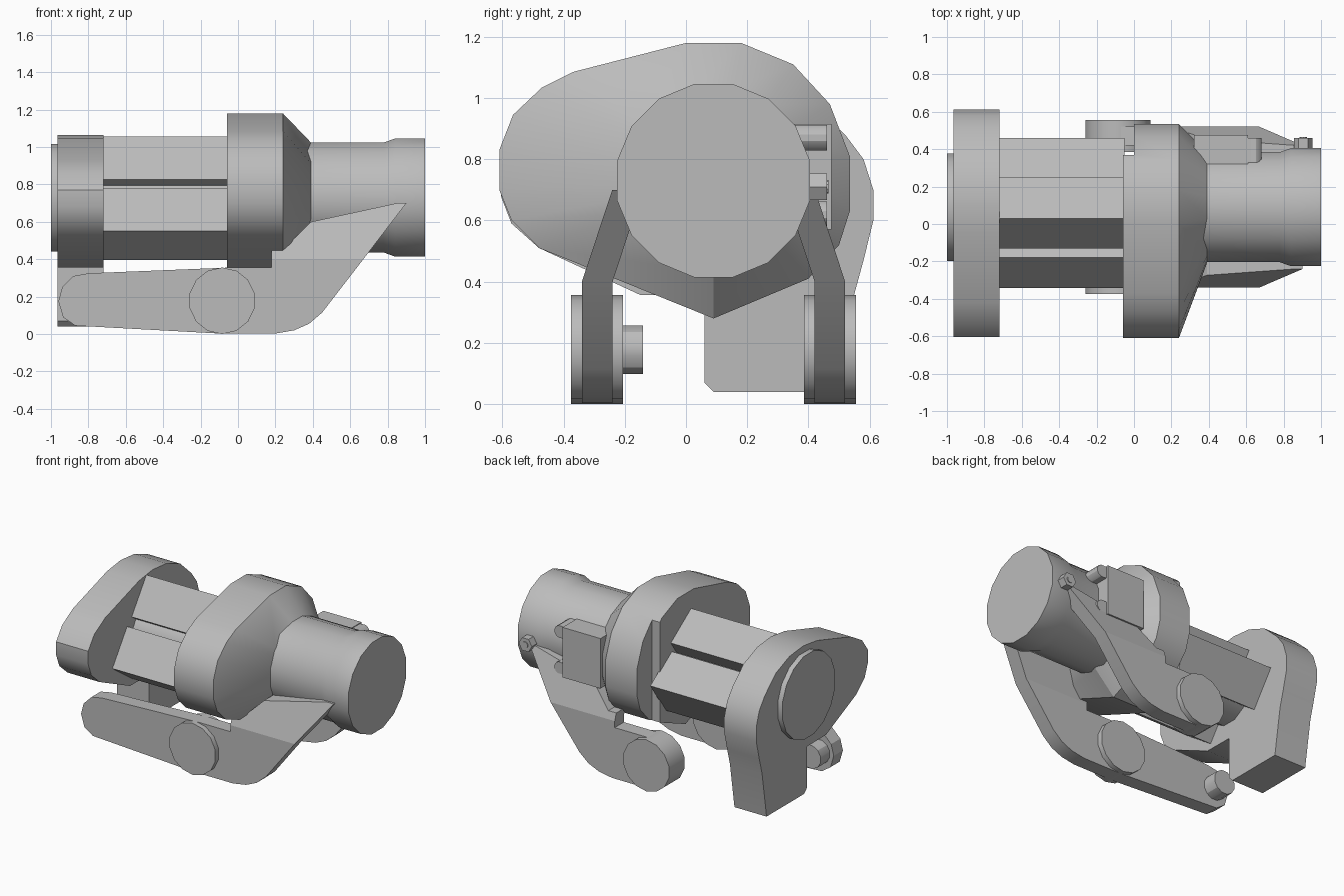
import bpy, bmesh
from math import cos, sin, pi, radians, hypot
from mathutils import Vector

cube = bpy.data.objects.get("Cube")
if cube:
    bpy.data.objects.remove(cube, do_unlink=True)

grey = bpy.data.materials.new("machine grey")
grey.use_nodes = True
grey.diffuse_color = (0.5, 0.5, 0.5, 1)
grey.node_tree.nodes["Principled BSDF"].inputs["Base Color"].default_value = (0.5, 0.5, 0.5, 1)

MID_Y, MID_Z = 0.09, 0.73      # main drive axis


def loft(name, rings, smooth=30):
    """Skin a list of equal-length point rings and cap both ends."""
    bm = bmesh.new()
    loops = [[bm.verts.new(p) for p in ring] for ring in rings]
    n = len(loops[0])
    for a, b in zip(loops, loops[1:]):
        for i in range(n):
            j = (i + 1) % n
            bm.faces.new((a[i], a[j], b[j], b[i]))
    bm.faces.new(loops[0])
    bm.faces.new(loops[-1])
    bmesh.ops.recalc_face_normals(bm, faces=bm.faces)
    mesh = bpy.data.meshes.new(name)
    bm.to_mesh(mesh)
    bm.free()
    mesh.materials.append(grey)
    ob = bpy.data.objects.new(name, mesh)
    bpy.context.collection.objects.link(ob)
    bpy.ops.object.select_all(action="DESELECT")
    ob.select_set(True)
    bpy.context.view_layer.objects.active = ob
    if smooth:
        bpy.ops.object.shade_smooth_by_angle(angle=radians(smooth))
    return ob


def circle(r, n, cu, cv, turn=0.5):
    return [(cu + r * cos(2 * pi * (i + turn) / n), cv + r * sin(2 * pi * (i + turn) / n))
            for i in range(n)]


def along_x(name, profile, x0, x1, smooth=30):
    return loft(name, [[(x, y, z) for y, z in profile] for x in (x0, x1)], smooth)


def along_y(name, profile, y0, y1, smooth=30, lean=0):
    """Extrude an x-z profile; lean shears it sideways above the bend line."""
    return loft(name, [[(x, y + lean * (z - 0.4), z) for x, z in profile]
                       for y in (y0, y1)], smooth)


def box(name, lo, hi):
    (x0, y0, z0), (x1, y1, z1) = lo, hi
    return along_x(name, [(y0, z0), (y1, z0), (y1, z1), (y0, z1)], x0, x1, 0)


# Drive barrel with flared end
loft("drive_barrel", [[(x, y, z) for y, z in circle(r, 16, MID_Y, MID_Z)]
                      for x, r in ((0.1, 0.3), (0.78, 0.3), (0.84, 0.322), (1.0, 0.322))])

# Gear housing tapering onto the barrel
housing_outline = [(-0.61, 0.83), (-0.61, 0.7), (-0.57, 0.6), (-0.48, 0.51), (0.09, 0.28),
                   (0.4, 0.41), (0.5, 0.52), (0.535, 0.63), (0.535, 0.81), (0.47, 0.98),
                   (0.35, 1.11), (0.18, 1.18), (0, 1.18), (-0.37, 1.085), (-0.47, 1.035),
                   (-0.565, 0.945)]


def to_neck(y, z, r=0.3):
    d = hypot(y - MID_Y, z - MID_Z)
    return MID_Y + (y - MID_Y) * r / d, MID_Z + (z - MID_Z) * r / d


housing = loft("gear_housing", [[(-0.06, *p) for p in housing_outline],
                                [(0.24, *p) for p in housing_outline],
                                [(0.39, *to_neck(*p)) for p in housing_outline]])
notch = box("housing_notch_cutter", (-0.2, 0.37, 0), (0, 0.8, 1.5))
notch.hide_render = True
cut = housing.modifiers.new("notch", "BOOLEAN")
cut.operation, cut.solver, cut.object = "DIFFERENCE", "EXACT", notch
bpy.context.view_layer.objects.active = housing
bpy.ops.object.modifier_apply(modifier="notch")
bpy.data.objects.remove(notch, do_unlink=True)

# End plate with a foot, and its round cap
plate_outline = [(-0.605, 0.68), (-0.57, 0.59), (-0.48, 0.51), (-0.15, 0.357), (0.06, 0.355),
                 (0.06, 0.07), (0.09, 0.04), (0.5, 0.04), (0.55, 0.36), (0.58, 0.47),
                 (0.612, 0.6), (0.612, 0.7), (0.58, 0.8), (0.52, 0.88), (0.4, 0.99),
                 (0.25, 1.05), (0.1, 1.065), (-0.05, 1.045), (-0.42, 0.93), (-0.54, 0.86),
                 (-0.605, 0.77)]
along_x("end_plate", plate_outline, -0.965, -0.72)
along_x("end_cap", circle(0.293, 16, MID_Y, MID_Z), -1.0, -0.96)

# Tilted square blocks bridging plate and housing
u = Vector((cos(radians(35)), -sin(radians(35))))
v = Vector((sin(radians(35)), cos(radians(35))))
for side, centre in (("upper", (0.06, 0.863)), ("front", (-0.15, 0.587)), ("rear", (0.27, 0.645))):
    c = Vector(centre)
    square = [c + u * a * 0.135 + v * b * 0.14 for a, b in ((-1, -1), (1, -1), (1, 1), (-1, 1))]
    along_x(side + "_block", [tuple(p) for p in square], -0.73, -0.05, 0)
along_x("core_shaft", circle(0.2, 12, 0.06, 0.66), -0.73, -0.05)

# Legs: upright plates that bend inward onto the barrel
PIVOT = (-0.085, 0.178)
heel = [(0.2, 0.003), (0.3, 0.02), (0.38, 0.055), (0.45, 0.115), (0.67, 0.4), (0.18, 0.4),
        (0.18, 0.355), (-0.06, 0.355)]
long_bar = heel + [(-0.8, 0.325), (-0.88, 0.31), (-0.94, 0.25), (-0.96, 0.175),
                   (-0.935, 0.09), (-0.87, 0.045), (-0.1, 0.003)]
short_bar = heel + [(-0.17, 0.33), (-0.24, 0.25), (-0.25, 0.14), (-0.19, 0.04), (-0.1, 0.003)]
upper_panel = [(0.18, 0.4), (0.67, 0.4), (0.9, 0.7), (0.85, 0.7), (0.39, 0.6),
               (0.24, 0.45), (0.18, 0.45)]
for side, bar, s in (("front", long_bar, -1), ("rear", short_bar, 1)):
    inner, outer = MID_Y + s * 0.33, MID_Y + s * 0.43
    along_y(side + "_leg", bar, inner, outer)
    along_y(side + "_leg_panel", upper_panel, inner, outer, 0, -s * 0.33)
    along_y(side + "_pivot_disc", circle(0.178, 14, *PIVOT), MID_Y + s * 0.295, MID_Y + s * 0.465)
along_y("bar_end_pin", circle(0.082, 12, -0.85, 0.178), -0.25, -0.14)

# Rear connector box with round ears
box("connector_box", (0.32, 0.3, 0.57), (0.61, 0.475, 0.915))
for label, z in (("upper", 0.87), ("lower", 0.62)):
    box(label + "_ear_web", (0.6, 0.33, z - 0.04), (0.64, 0.46, z + 0.04))
    along_y(label + "_ear", circle(0.043, 12, 0.64, z), 0.33, 0.46)

# Hex nut at the tip of the rear leg
along_y("leg_nut", circle(0.05, 6, 0.905, 0.71, 0), 0.38, 0.46, 0)
along_y("leg_nut_stud", circle(0.022, 10, 0.905, 0.71), 0.45, 0.465)
